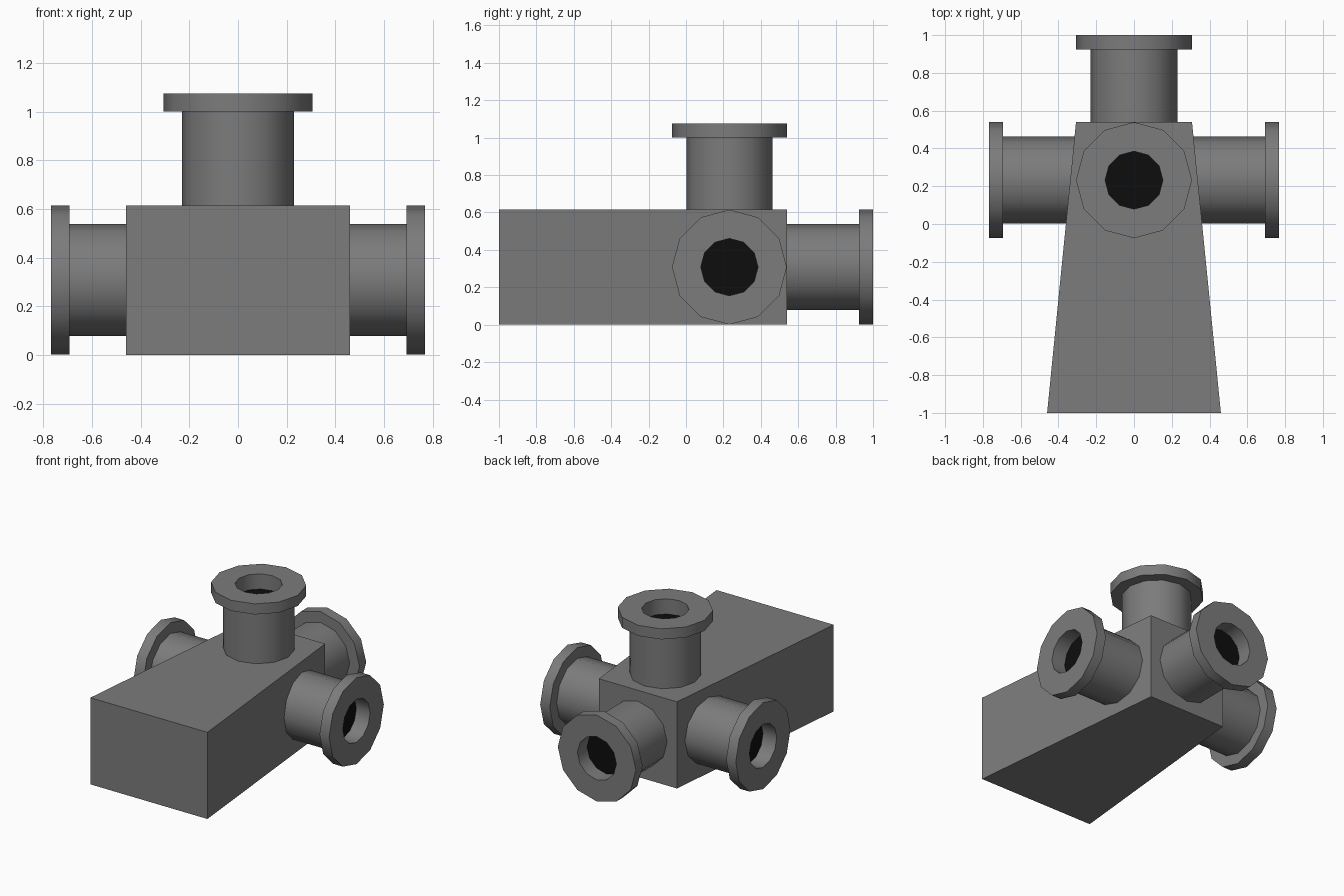
import bpy, bmesh, math

if "Cube" in bpy.data.objects:
    bpy.data.objects.remove(bpy.data.objects["Cube"])

SIDES = 12
HUB = (0, 0.232, 0.308)   # where the four pipe axes meet


def material(name, rgb):
    m = bpy.data.materials.new(name)
    m.diffuse_color = (*rgb, 1)
    m.use_nodes = True
    m.node_tree.nodes["Principled BSDF"].inputs["Base Color"].default_value = m.diffuse_color
    return m


grey = material("grey", (0.2, 0.2, 0.2))
black = material("black", (0.004, 0.004, 0.004))


def add_object(name, mesh):
    ob = bpy.data.objects.new(name, mesh)
    bpy.context.collection.objects.link(ob)
    return ob


# Tapered body: trapezoid footprint extruded upwards
bm = bmesh.new()
outline = [(-0.46, -1), (0.46, -1), (0.307, 0.54), (-0.307, 0.54)]
base = bm.faces.new([bm.verts.new((x, y, 0)) for x, y in outline])
top = bmesh.ops.extrude_face_region(bm, geom=[base])
bmesh.ops.translate(bm, vec=(0, 0, 0.615),
                    verts=[v for v in top["geom"] if isinstance(v, bmesh.types.BMVert)])
bmesh.ops.recalc_face_normals(bm, faces=bm.faces)
body_mesh = bpy.data.meshes.new("body")
bm.to_mesh(body_mesh)
bm.free()
body_mesh.materials.append(grey)
add_object("body", body_mesh)

# Flanged pipe: (radius, height) profile turned around z, with a dark bore floor
profile = [(0.23, 0.30), (0.23, 0.693), (0.307, 0.693),
           (0.307, 0.768), (0.153, 0.768), (0.153, 0.66)]
bm = bmesh.new()
rings = []
for r, h in profile:
    angles = [2 * math.pi * i / SIDES for i in range(SIDES)]
    rings.append([bm.verts.new((r * math.cos(a), r * math.sin(a), h)) for a in angles])
for lo, hi in zip(rings, rings[1:]):
    for i in range(SIDES):
        j = (i + 1) % SIDES
        bm.faces.new((lo[i], lo[j], hi[j], hi[i]))
bm.faces.new(rings[-1]).material_index = 1
pipe_mesh = bpy.data.meshes.new("flanged_pipe")
bm.to_mesh(pipe_mesh)
bm.free()
pipe_mesh.materials.append(grey)
pipe_mesh.materials.append(black)

# Four pipes: up, back, right and left
q = math.pi / 2
for name, rot in [("top_pipe", (0, 0, 0)), ("back_pipe", (-q, 0, 0)),
                  ("right_pipe", (0, q, 0)), ("left_pipe", (0, -q, 0))]:
    pipe = add_object(name, pipe_mesh.copy())
    pipe.location = HUB
    pipe.rotation_euler = rot
    bpy.ops.object.select_all(action='DESELECT')
    pipe.select_set(True)
    bpy.context.view_layer.objects.active = pipe
    bpy.ops.object.shade_smooth_by_angle(angle=math.radians(40))
